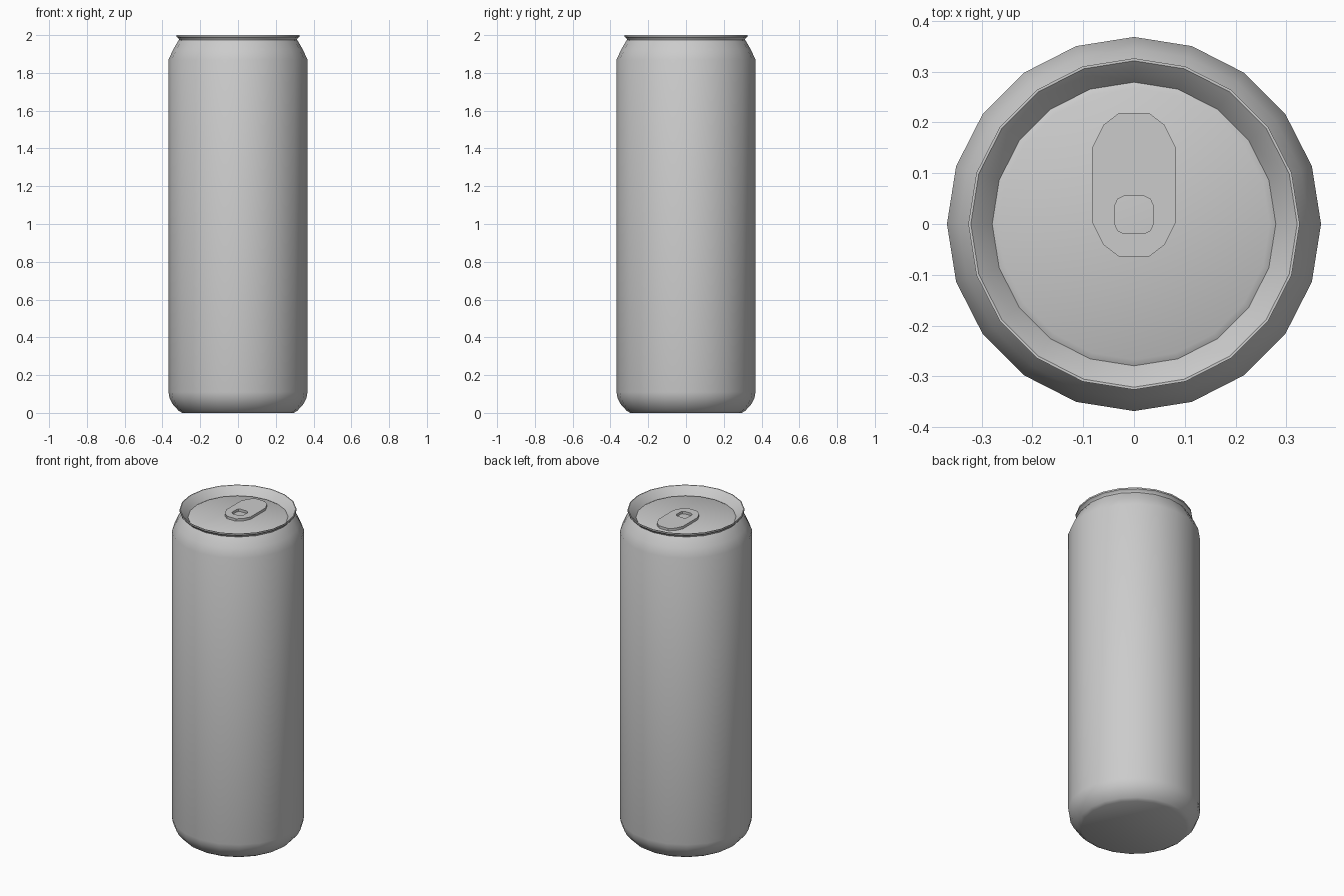
import bpy, bmesh
from math import sin, cos, pi, radians

if "Cube" in bpy.data.objects:
    bpy.data.objects.remove(bpy.data.objects["Cube"])

SIDES = 20

def finish(bm, name, angle=32):
    bmesh.ops.recalc_face_normals(bm, faces=bm.faces)
    me = bpy.data.meshes.new(name)
    bm.to_mesh(me)
    bm.free()
    ob = bpy.data.objects.new(name, me)
    bpy.context.collection.objects.link(ob)
    bpy.ops.object.select_all(action='DESELECT')
    ob.select_set(True)
    bpy.context.view_layer.objects.active = ob
    bpy.ops.object.shade_smooth_by_angle(angle=radians(angle))
    return ob

def bridge(bm, a, b):
    n = len(a)
    for i in range(n):
        j = (i + 1) % n
        bm.faces.new((a[i], a[j], b[j], b[i]))

# Can: one turned profile from the base, over the rim, to the recessed lid
profile = [(0.295, 0.0), (0.315, 0.012), (0.345, 0.045), (0.363, 0.08), (0.368, 0.11),
           (0.368, 1.87), (0.345, 1.92), (0.318, 1.968), (0.312, 1.975), (0.316, 1.984),
           (0.326, 1.991), (0.326, 2.0), (0.321, 2.0), (0.302, 1.982), (0.279, 1.953),
           (0.267, 1.959)]
bm = bmesh.new()
rings = [[bm.verts.new((r * cos(2 * pi * i / SIDES), r * sin(2 * pi * i / SIDES), z))
          for i in range(SIDES)] for r, z in profile]
for a, b in zip(rings, rings[1:]):
    bridge(bm, a, b)
bm.faces.new(rings[0])
bm.faces.new(rings[-1])
finish(bm, "can_body")

# Pull tab: twelve-sided rounded plate with a small rounded hole
def outline(quarter, cy):
    """Mirror a quarter outline (x, y from centre) into a full loop."""
    right = quarter + [(x, -y) for x, y in reversed(quarter)]
    full = right + [(-x, y) for x, y in reversed(right)]
    return [(x, y + cy) for x, y in full]

outer = outline([(0.03, 0.141), (0.06, 0.118), (0.083, 0.072)], 0.077)
hole = outline([(0.02, 0.037), (0.032, 0.031), (0.037, 0.02)], 0.018)
Z0, Z1 = 1.957, 1.974
bm = bmesh.new()
loops = [[bm.verts.new((x, y, z)) for x, y in pts]
         for pts, z in ((outer, Z0), (outer, Z1), (hole, Z1), (hole, Z0))]
for k in range(4):
    bridge(bm, loops[k], loops[(k + 1) % 4])
finish(bm, "pull_tab")
